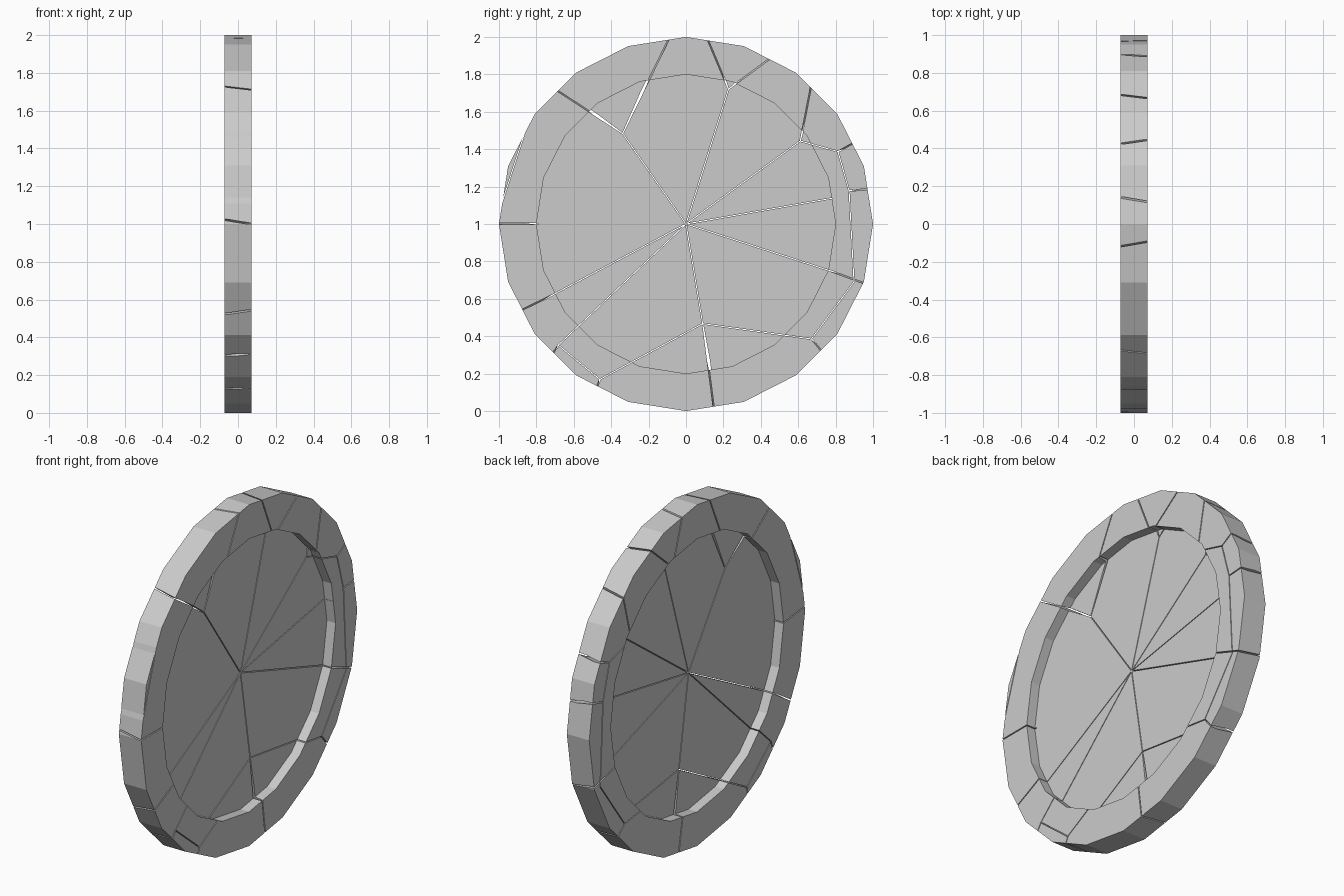
import bpy, bmesh, math
from mathutils import Vector

if "Cube" in bpy.data.objects:
    bpy.data.objects.remove(bpy.data.objects["Cube"])

HALF, WEB = 0.0725, 0.016     # half thickness of rim and of recessed panel
INNER, SIDES = 0.8, 20
GAP, TILT = 0.005, 1.5        # crack width, slant of cracks at the rim in degrees


def polar(deg, r):
    return Vector((r * math.cos(math.radians(deg)), r * math.sin(math.radians(deg))))


def mesh_object(name, bm):
    bmesh.ops.recalc_face_normals(bm, faces=bm.faces)
    me = bpy.data.meshes.new(name)
    bm.to_mesh(me)
    bm.free()
    ob = bpy.data.objects.new(name, me)
    bpy.context.collection.objects.link(ob)
    return ob


# Disc: 20-sided rim with a thin panel recessed on both sides
bm = bmesh.new()
rings = []
for r, x in ((INNER, -WEB), (INNER, -HALF), (1, -HALF), (1, HALF), (INNER, HALF), (INNER, WEB)):
    points = [polar(360 * i / SIDES, r) for i in range(SIDES)]
    rings.append([bm.verts.new((x, p.x, p.y + 1)) for p in points])
for a, b in zip(rings, rings[1:]):
    for i in range(SIDES):
        j = (i + 1) % SIDES
        bm.faces.new((a[i], a[j], b[j], b[i]))
bm.faces.new(rings[0])
bm.faces.new(rings[-1])
disc = mesh_object("cracked_disc", bm)

# Spoke cracks from the centre: angle, length, angles of branches to the rim
segments = []
for angle, length, branches in (
        (72.5, .755, (62, 84.5)), (36, .755, (49,)), (10, .79, ()),
        (-18, .8, (-18.5,)), (-80.5, .54, (-81.5,)), (-136.5, .94, (-135.5,)),
        (-152, .8, (-152.5,)), (125, .59, (94, 134.5))):
    tip = polar(angle, length)
    segments.append((polar(angle, .01), tip))
    segments += [(tip, polar(b, 1.03)) for b in branches]

# Cross cracks linking the spokes and chipping the rim
for chain in (
        ((36, .755), (25.5, .9), (11.5, .89), (-19, .95), (-42.5, .91), (-43.5, 1.03)),
        ((25.5, .9), (26, 1.03)),
        ((11.5, .89), (10.5, 1.03)),
        ((-80.5, .54), (-42.5, .91)),
        ((-80.5, .54), (-119, .95), (-136, .94)),
        ((-119, .95), (-118.5, 1.03)),
        ((180, .79), (180, 1.03)),
        ((178, 1.01), (146, 1.01))):
    nodes = [polar(*c) for c in chain]
    segments += zip(nodes, nodes[1:])


def blade(p, q, tilt):
    """Thin cutter along a crack; the rim end slants through the thickness."""
    d = (q - p).normalized()
    n = Vector((-d.y, d.x)) * GAP / 2
    bm = bmesh.new()
    for pt in (p - d * .002, q + d * .002):
        slant = Vector((-pt.y, pt.x)) * math.radians(tilt) if pt.length > 1.02 else Vector((0, 0))
        for side in (n, -n):
            for x, s in ((HALF + .01, 0), (-HALF - .01, 1)):
                v = pt + side + slant * s
                bm.verts.new((x, v.x, v.y + 1))
    bmesh.ops.convex_hull(bm, input=bm.verts)
    return mesh_object("crack_cutter", bm)


# Cut the cracks
cutters = []
for i, (p, q) in enumerate(segments):
    cut = blade(p, q, TILT if i % 2 else -TILT)
    cut.hide_render = True
    cutters.append(cut)
    mod = disc.modifiers.new("crack", 'BOOLEAN')
    mod.operation = 'DIFFERENCE'
    mod.solver = 'EXACT'
    mod.object = cut

# Bake the cuts and remove the cutters
bpy.context.view_layer.update()
deps = bpy.context.evaluated_depsgraph_get()
result = bpy.data.meshes.new_from_object(disc.evaluated_get(deps))
disc.modifiers.clear()
disc.data = result
for cut in cutters:
    bpy.data.objects.remove(cut)
